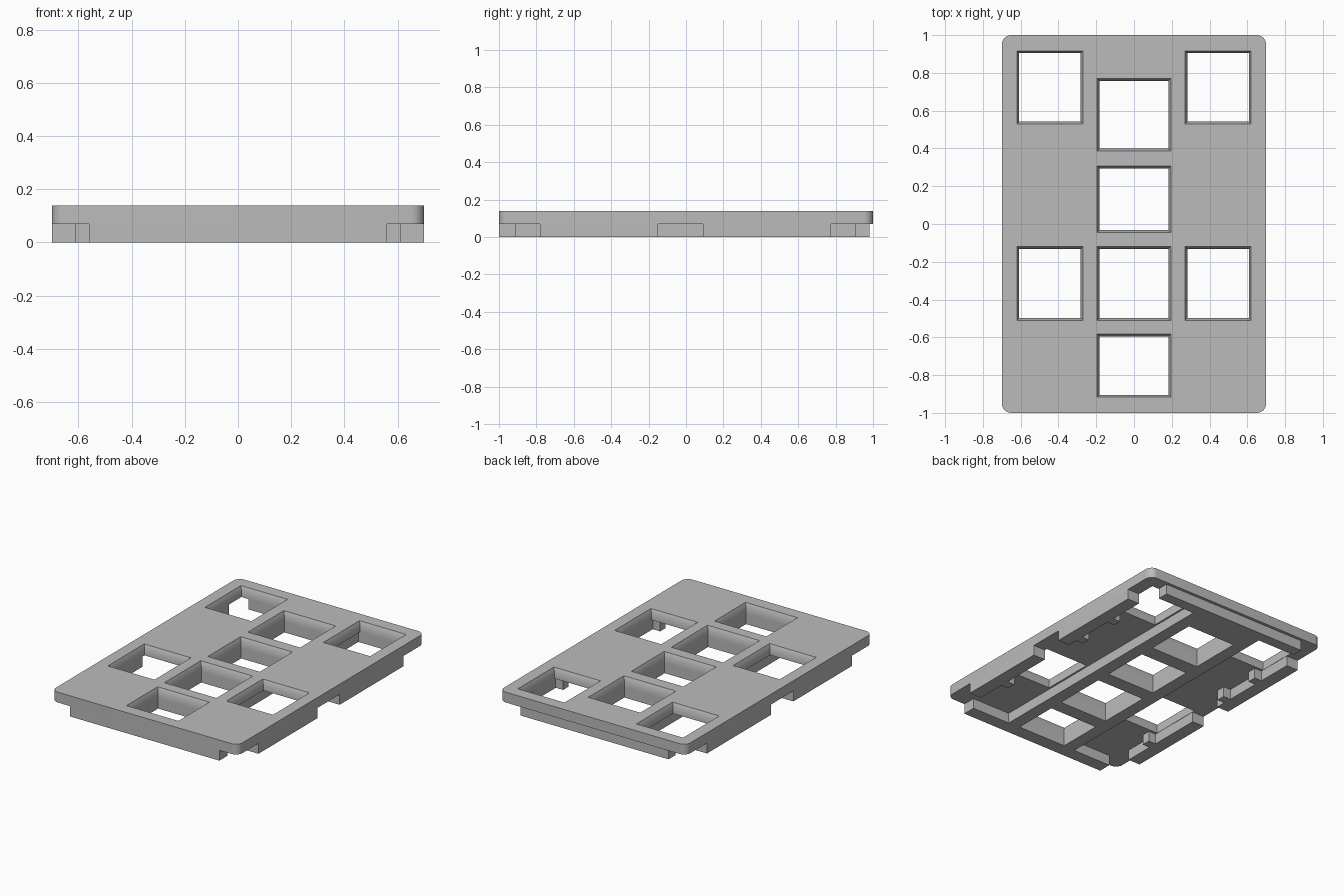
import bpy, bmesh, math

if "Cube" in bpy.data.objects:
    bpy.data.objects.remove(bpy.data.objects["Cube"], do_unlink=True)

grey = bpy.data.materials.new("plain grey")
grey.use_nodes = True
grey.diffuse_color = (0.5, 0.5, 0.5, 1)
grey.node_tree.nodes["Principled BSDF"].inputs["Base Color"].default_value = (0.5, 0.5, 0.5, 1)

TOP, MID = 0.14, 0.07      # top face and underside of the plate
WALL_X = 0.61              # inner face of the side walls


def loft(bm, rings):
    """Closed solid through a stack of (outline, z) rings."""
    loops = [[bm.verts.new((x, y, z)) for x, y in pts] for pts, z in rings]
    for a, b in zip(loops, loops[1:]):
        for i in range(len(a)):
            j = (i + 1) % len(a)
            bm.faces.new((a[i], a[j], b[j], b[i]))
    bm.faces.new(loops[0][::-1])
    bm.faces.new(loops[-1])


def rect(x0, x1, y0, y1, inset=0):
    x0, x1, y0, y1 = x0 + inset, x1 - inset, y0 + inset, y1 - inset
    return [(x0, y0), (x1, y0), (x1, y1), (x0, y1)]


def rounded(hx, hy, r, steps=8):
    pts = []
    for k, (sx, sy) in enumerate([(1, 1), (-1, 1), (-1, -1), (1, -1)]):
        for i in range(steps + 1):
            a = math.pi / 2 * (k + i / steps)
            pts.append((sx * (hx - r) + r * math.cos(a), sy * (hy - r) + r * math.sin(a)))
    return pts


def make(name, solids):
    bm = bmesh.new()
    for rings in solids:
        loft(bm, rings)
    bmesh.ops.recalc_face_normals(bm, faces=bm.faces)
    mesh = bpy.data.meshes.new(name)
    bm.to_mesh(mesh)
    bm.free()
    mesh.materials.append(grey)
    obj = bpy.data.objects.new(name, mesh)
    bpy.context.collection.objects.link(obj)
    return obj


def block(name, x0, x1, y0, y1):
    return make(name, [[(rect(x0, x1, y0, y1), 0), (rect(x0, x1, y0, y1), MID)]])


# Window openings with a softened upper rim
windows = [(-0.195, 0.195, y0, y1) for y0, y1 in
           [(0.387, 0.77), (-0.045, 0.307), (-0.51, -0.12), (-0.917, -0.583)]]
for y0, y1 in [(0.53, 0.917), (-0.51, -0.12)]:
    windows += [(0.27, 0.62, y0, y1), (-0.62, -0.27, y0, y1)]
cutter = make("window_cutter", [
    [(rect(*w, 0.012), -0.05), (rect(*w, 0.012), TOP - 0.028),
     (rect(*w, 0.004), TOP - 0.01), (rect(*w), TOP), (rect(*w), 0.2)] for w in windows])
cutter.hide_render = True

# Top plate, centre spine and end walls
plate = make("top_plate", [[(rounded(0.7, 1, 0.05), MID), (rounded(0.7, 1, 0.05), TOP)]])
parts = [plate,
         block("centre_spine", -0.27, 0.27, -0.91, 0.905),
         block("front_wall", -0.56, 0.56, -1, -0.91),
         block("back_wall", -0.555, 0.555, 0.905, 0.98)]

# Side walls with gaps, and small tabs on their inner faces
for side, s in (("left", 1), ("right", -1)):
    for place, y0, y1 in (("front", -0.78, -0.15), ("back", 0.09, 0.775)):
        parts.append(block(f"{side}_{place}_wall", *sorted((s * WALL_X, s * 0.7)), y0, y1))
    for place, y in (("front", -0.545), ("middle", 0.19), ("back", 0.495)):
        parts.append(block(f"{side}_{place}_tab", *sorted((s * 0.555, s * WALL_X)),
                           y - 0.03, y + 0.03))

# Cut the openings
for obj in parts[:2]:
    mod = obj.modifiers.new("windows", "BOOLEAN")
    mod.operation = "DIFFERENCE"
    mod.solver = "EXACT"
    mod.object = cutter
    bpy.context.view_layer.objects.active = obj
    bpy.ops.object.modifier_apply(modifier=mod.name)
bpy.data.objects.remove(cutter, do_unlink=True)

# Smooth the rounded plate corners and rims
bpy.ops.object.select_all(action="DESELECT")
plate.select_set(True)
bpy.context.view_layer.objects.active = plate
bpy.ops.object.shade_smooth_by_angle(angle=math.radians(25))
